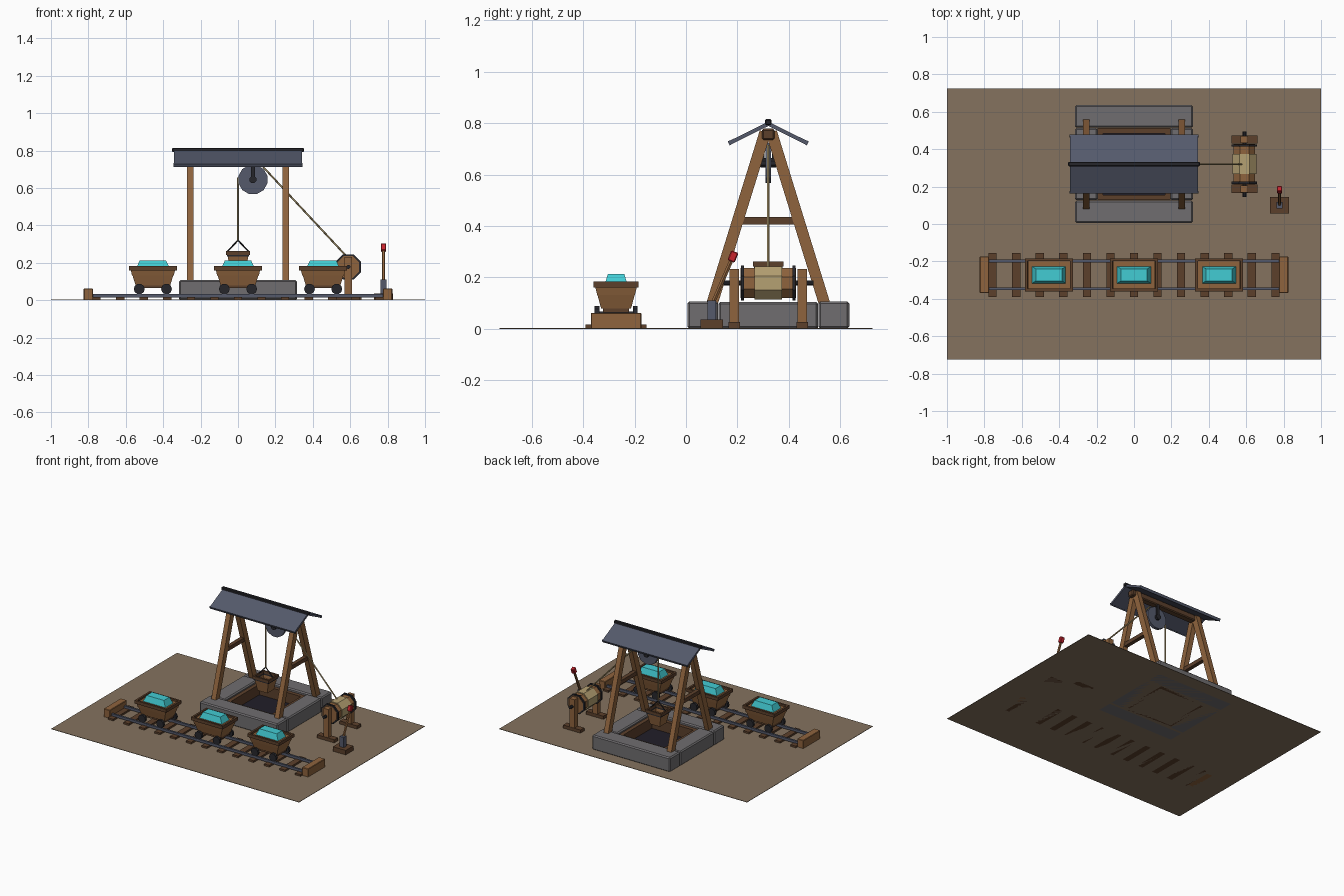
import bpy, bmesh, math
from mathutils import Vector, Matrix

if "Cube" in bpy.data.objects:
    bpy.data.objects.remove(bpy.data.objects["Cube"])


def material(name, r, g, b):
    m = bpy.data.materials.new(name)
    m.diffuse_color = [((c + 0.055) / 1.055) ** 2.4 for c in (r, g, b)] + [1]
    m.use_nodes = True
    m.node_tree.nodes["Principled BSDF"].inputs["Base Color"].default_value = m.diffuse_color
    return m


EARTH = material("earth", 0.52, 0.45, 0.37)
WOOD = material("wood", 0.56, 0.39, 0.24)
DARK = material("dark wood", 0.36, 0.25, 0.17)
STONE = material("stone", 0.44, 0.43, 0.44)
IRON = material("iron", 0.15, 0.15, 0.17)
SLATE = material("slate", 0.33, 0.35, 0.42)
ORE = material("turquoise ore", 0.26, 0.80, 0.83)
ROPE = material("rope", 0.71, 0.63, 0.45)
RED = material("red", 0.78, 0.14, 0.18)
PIT = material("pit shadow", 0.13, 0.12, 0.16)


def finish(name, bm, mat, bevel=0):
    bmesh.ops.recalc_face_normals(bm, faces=bm.faces)
    me = bpy.data.meshes.new(name)
    bm.to_mesh(me)
    bm.free()
    me.materials.append(mat)
    ob = bpy.data.objects.new(name, me)
    bpy.context.collection.objects.link(ob)
    if bevel:
        mod = ob.modifiers.new("soft edges", "BEVEL")
        mod.width, mod.segments = bevel, 1
    return ob


def box(name, x, y, z, mat, bevel=0, taper=(1, 1)):
    """Box from (min, max) ranges; taper scales the bottom face."""
    bm = bmesh.new()
    bmesh.ops.create_cube(bm, size=1)
    for v in bm.verts:
        tx, ty = taper if v.co.z < 0 else (1, 1)
        v.co = (sum(x) / 2 + v.co.x * tx * (x[1] - x[0]),
                sum(y) / 2 + v.co.y * ty * (y[1] - y[0]),
                sum(z) / 2 + v.co.z * (z[1] - z[0]))
    return finish(name, bm, mat, bevel)


def along(a, b):
    """Matrix placing local z along the line a-b, local x kept level."""
    a, b = Vector(a), Vector(b)
    w = (b - a).normalized()
    u = Vector((1, 0, 0)) if abs(w.x) < 0.9 else Vector((0, 1, 0))
    v = w.cross(u).normalized()
    u = v.cross(w)
    m = Matrix((u, v, w)).transposed().to_4x4()
    m.translation = (a + b) / 2
    return m, (b - a).length


def rod(name, a, b, r, mat, sides=6):
    m, length = along(a, b)
    bm = bmesh.new()
    bmesh.ops.create_cone(bm, cap_ends=True, segments=sides, radius1=r, radius2=r, depth=length,
                          matrix=m @ Matrix.Rotation(math.pi / sides, 4, "Z"))
    return finish(name, bm, mat)


def beam(name, a, b, wx, wy, mat, bevel=0):
    m, length = along(a, b)
    bm = bmesh.new()
    bmesh.ops.create_cube(bm, size=1, matrix=m @ Matrix.Diagonal((wx, wy, length, 1)))
    return finish(name, bm, mat, bevel)


def span(c, half):
    return (c - half, c + half)


def tub(name, cx, cy, z, top, bottom, wall, mat):
    """Open tapered container with sunken inside."""
    bm = bmesh.new()
    bmesh.ops.create_cube(bm, size=2)
    for v in bm.verts:
        h = top if v.co.z > 0 else bottom
        v.co = (cx + v.co.x * h[0], cy + v.co.y * h[1], z[1] if v.co.z > 0 else z[0])
    lid = [f for f in bm.faces if f.calc_center_median().z > z[1] - 1e-4]
    bmesh.ops.inset_region(bm, faces=lid, thickness=wall)
    for v in lid[0].verts:
        v.co.z -= (z[1] - z[0]) * 0.4
    return finish(name, bm, mat)


def rim(name, cx, cy, z, hx, hy, w, mat):
    """Rectangular frame of four boards."""
    for s in (-1, 1):
        box(name, span(cx, hx), span(cy + s * (hy - w / 2), w / 2), z, mat)
        box(name, span(cx + s * (hx - w / 2), w / 2), span(cy, hy - w), z, mat)


# Ground
box("ground", (-1, 1), (-0.725, 0.725), (0, 0.003), EARTH)

# Stone kerb, timber lining and pit floor
CY = 0.32
for s in (-1, 1):
    box("kerb_long", (-0.315, 0.315), span(CY + s * 0.255, 0.06), (0, 0.107), STONE, 0.008)
    box("kerb_short", span(s * 0.255, 0.06), span(CY, 0.193), (0, 0.105), STONE, 0.008)
rim("pit_lining", 0, CY, (0, 0.088), 0.195, 0.193, 0.028, DARK)
box("pit_floor", span(0, 0.17), span(CY, 0.17), (0.003, 0.012), PIT)

# Timber headframe
for sx in (-1, 1):
    x = sx * 0.255
    for sy in (-1, 1):
        beam("frame_leg", (x, CY + sy * 0.218, 0.1), (x, CY + sy * 0.012, 0.765), 0.036, 0.044, WOOD)
    beam("frame_tie", (x, CY - 0.11, 0.42), (x, CY + 0.11, 0.42), 0.028, 0.028, DARK)
box("ridge_beam", (-0.3, 0.3), span(CY, 0.025), (0.735, 0.778), DARK, 0.006)

# Roof
for s in (-1, 1):
    m = beam("roof_panel", (0, CY, 0.797), (0, CY + s * 0.152, 0.722), 0.685, 0.015, SLATE)
    beam("eave_edge", (0, CY + s * 0.147, 0.7245), (0, CY + s * 0.154, 0.721), 0.69, 0.018, SLATE)
box("ridge_cap", (-0.352, 0.352), span(CY, 0.012), (0.792, 0.815), IRON, 0.004)

# Pulley with hanger
PX, PZ = 0.08, 0.645
rod("pulley_wheel", (PX, CY - 0.011, PZ), (PX, CY + 0.011, PZ), 0.08, SLATE, 12)
rod("pulley_axle", (PX, CY - 0.03, PZ), (PX, CY + 0.03, PZ), 0.02, IRON, 8)
for s in (-1, 1):
    box("pulley_hanger", span(PX, 0.011), span(CY + s * 0.019, 0.005), (0.635, 0.74), IRON)

# Ropes
rod("hoist_rope", (0, CY, 0.318), (0, CY, 0.655), 0.005, ROPE)
rod("winch_rope", (0.135, CY, 0.712), (0.58, CY, 0.235), 0.005, ROPE)

# Hanging bucket
tub("bucket", 0, CY, (0.155, 0.25), (0.057, 0.053), (0.04, 0.038), 0.008, WOOD)
rim("bucket_rim", 0, CY, (0.243, 0.262), 0.064, 0.06, 0.012, DARK)
rim("bucket_band", 0, CY, (0.234, 0.243), 0.06, 0.056, 0.008, IRON)
for s in (-1, 1):
    rod("bucket_bail", (s * 0.058, CY, 0.26), (0, CY, 0.32), 0.004, IRON)

# Winch
WX, WZ = 0.59, 0.178
rod("winch_drum", (WX, CY - 0.108, WZ), (WX, CY + 0.108, WZ), 0.063, WOOD, 8)
rod("winch_rope_coil", (WX, CY - 0.054, WZ), (WX, CY + 0.054, WZ), 0.07, ROPE, 8)
rod("winch_axle", (WX, CY - 0.175, WZ), (WX, CY + 0.175, WZ), 0.011, IRON, 8)
for s in (-1, 1):
    y = CY + s * 0.1
    rod("winch_hoop", (WX, y - 0.006, WZ), (WX, y + 0.006, WZ), 0.073, IRON, 8)
    y = CY + s * 0.132
    box("winch_post", span(WX, 0.02), span(y, 0.019), (0.02, 0.232), WOOD)
    box("winch_foot", span(WX, 0.07), span(y, 0.022), (0, 0.026), DARK)

# Lever
LX = 0.778
box("lever_base", span(LX, 0.052), span(0.1, 0.044), (0, 0.036), DARK)
box("lever_bracket", span(LX, 0.017), span(0.1, 0.017), (0.036, 0.11), SLATE)
rod("lever_rod", (LX, 0.1, 0.09), (LX, 0.178, 0.27), 0.009, WOOD)
beam("lever_grip", (LX, 0.175, 0.262), (LX, 0.19, 0.3), 0.028, 0.03, RED, 0.004)

# Track
TY = -0.272
for i in range(-6, 7):
    box("sleeper", span(i * 0.126, 0.022), span(TY, 0.118), (0, 0.016), DARK)
for s in (-1, 1):
    box("rail", (-0.79, 0.79), span(TY + s * 0.074, 0.007), (0.014, 0.032), SLATE)
    box("buffer_block", span(s * 0.8, 0.025), span(TY, 0.098), (0, 0.062), WOOD, 0.003)

# Ore carts
for cx in (-0.455, 0, 0.455):
    tub("cart_body", cx, TY, (0.078, 0.168), (0.12, 0.082), (0.092, 0.058), 0.012, WOOD)
    rim("cart_rim", cx, TY, (0.16, 0.183), 0.128, 0.088, 0.014, DARK)
    box("cart_chassis", span(cx, 0.092), span(TY, 0.05), (0.064, 0.08), DARK)
    box("cart_fill", span(cx, 0.112), span(TY, 0.073), (0.15, 0.17), WOOD)
    box("ore_heap", span(cx, 0.07), span(TY, 0.032), (0.165, 0.213), ORE, 0, (1.32, 1.45))
    for wx in (-0.073, 0.073):
        rod("cart_axle", (cx + wx, TY - 0.07, 0.06), (cx + wx, TY + 0.07, 0.06), 0.008, IRON)
        for s in (-1, 1):
            y = TY + s * 0.074
            rod("cart_wheel", (cx + wx, y - 0.009, 0.06), (cx + wx, y + 0.009, 0.06), 0.029, IRON, 10)
